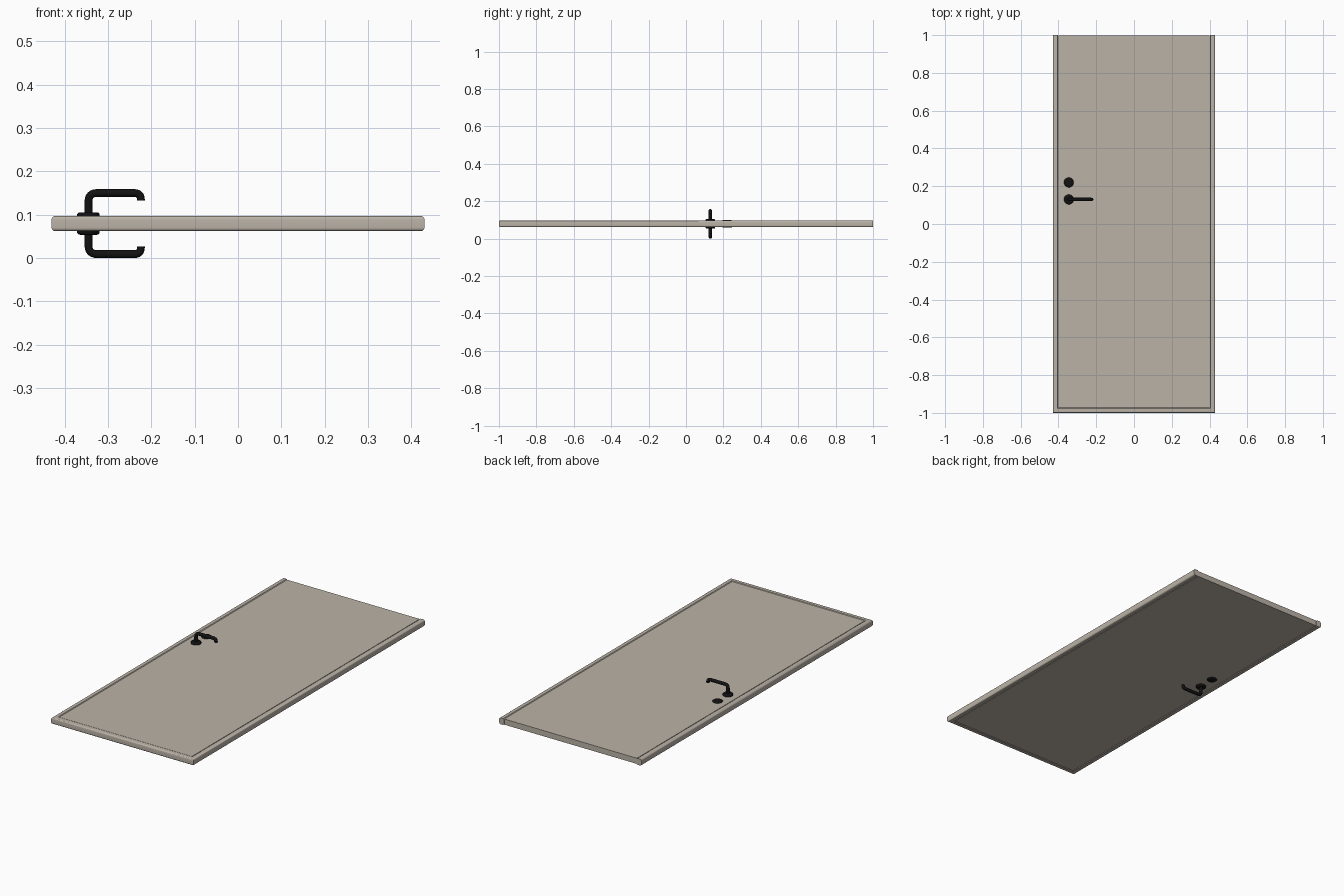
import bpy, bmesh, math
from mathutils import Vector

if "Cube" in bpy.data.objects:
    bpy.data.objects.remove(bpy.data.objects["Cube"])

MID = 0.0795          # middle height of the slab
HALF = 0.0175         # half thickness of the frame
HX, HY = -0.345, 0.13  # handle position


def material(name, color):
    m = bpy.data.materials.new(name)
    m.diffuse_color = (*color, 1)
    m.use_nodes = True
    m.node_tree.nodes["Principled BSDF"].inputs["Base Color"].default_value = m.diffuse_color
    return m


PAINT = material("door_paint", (0.50, 0.45, 0.39))
BLACK = material("black_metal", (0.006, 0.006, 0.006))


def finish(name, bm, mat, angle=35):
    bmesh.ops.recalc_face_normals(bm, faces=bm.faces[:])
    me = bpy.data.meshes.new(name)
    bm.to_mesh(me)
    bm.free()
    ob = bpy.data.objects.new(name, me)
    bpy.context.collection.objects.link(ob)
    me.materials.append(mat)
    bpy.ops.object.select_all(action='DESELECT')
    ob.select_set(True)
    bpy.context.view_layer.objects.active = ob
    bpy.ops.object.shade_smooth_by_angle(angle=math.radians(angle))
    return ob


def fillet(a, b, c, r, n=6):
    """Rounded corner at b between a and c."""
    p = b + (a - b).normalized() * r
    q = b + (c - b).normalized() * r
    return [p * (1 - t) ** 2 + b * 2 * t * (1 - t) + q * t * t
            for t in (i / n for i in range(n + 1))]


# Door panel, set slightly below the frame faces
bm = bmesh.new()
bmesh.ops.create_cube(bm, size=1)
for v in bm.verts:
    v.co.x *= 0.802
    v.co.y = 0.997 if v.co.y > 0 else -0.971
    v.co.z = MID + v.co.z * 2 * (HALF - 0.002)
finish("door_panel", bm, PAINT)

# Rounded edge frame swept along two sides and the bottom with mitred corners
W, R = 0.028, 0.008
corners = [(R, HALF - R, 90), (R, -HALF + R, 180)]
profile = [(W, HALF - 0.004), (W - 0.004, HALF)]
for cx, cz, start in corners:
    for i in range(7):
        t = math.radians(start + 15 * i)
        profile.append((cx + R * math.cos(t), cz + R * math.sin(t)))
profile += [(W - 0.004, -HALF), (W, -HALF + 0.004)]
bm = bmesh.new()
rings = []
for sx, at_top in ((-1, True), (-1, False), (1, False), (1, True)):
    rings.append([bm.verts.new((sx * (0.43 - o), 1 if at_top else -1 + o, MID + z))
                  for o, z in profile])
n = len(profile)
for a, b in zip(rings, rings[1:]):
    for i in range(n):
        j = (i + 1) % n
        bm.faces.new((a[i], a[j], b[j], b[i]))
bm.faces.new(rings[0])
bm.faces.new(rings[-1])
finish("edge_frame", bm, PAINT)


def rosette(name, y, s, height):
    """Tapered round plate sitting on the panel face."""
    bm = bmesh.new()
    shape = [(0.026, 0.0145), (0.026, height - 0.004),
             (0.023, height - 0.001), (0.019, height)]
    rows = [[bm.verts.new((HX + r * math.cos(k * math.tau / 32),
                           y + r * math.sin(k * math.tau / 32), MID + s * h))
             for k in range(32)] for r, h in shape]
    for a, b in zip(rows, rows[1:]):
        for k in range(32):
            m = (k + 1) % 32
            bm.faces.new((a[k], a[m], b[m], b[k]))
    bm.faces.new(rows[0])
    bm.faces.new(rows[-1])
    finish(name, bm, BLACK, 50)


def lever(name, s):
    """Round bar: stem out of the plate, long grip, short returned tip."""
    pts = [Vector((x, HY, MID + s * z)) for x, z in
           ((HX, 0.014), (HX, 0.0705), (-0.224, 0.0705), (-0.224, 0.053))]
    path = ([pts[0]] + fillet(*pts[0:3], 0.02)
            + fillet(*pts[1:4], 0.0155) + [pts[3]])
    bm = bmesh.new()
    rows = []
    side, r, k = Vector((0, 1, 0)), 0.009, 16
    for i, p in enumerate(path):
        d = (path[min(i + 1, len(path) - 1)] - path[max(i - 1, 0)]).normalized()
        up = d.cross(side)
        rows.append([bm.verts.new(p + r * (side * math.cos(j * math.tau / k)
                                           + up * math.sin(j * math.tau / k)))
                     for j in range(k)])
    for a, b in zip(rows, rows[1:]):
        for j in range(k):
            m = (j + 1) % k
            bm.faces.new((a[j], a[m], b[m], b[j]))
    bm.faces.new(rows[0])
    bm.faces.new(rows[-1])
    finish(name, bm, BLACK, 50)


# Matching hardware on both faces
for s, label in ((1, "upper"), (-1, "lower")):
    rosette("handle_plate_" + label, HY, s, 0.026)
    rosette("lock_plate_" + label, HY + 0.09, s, 0.021)
    lever("lever_handle_" + label, s)
